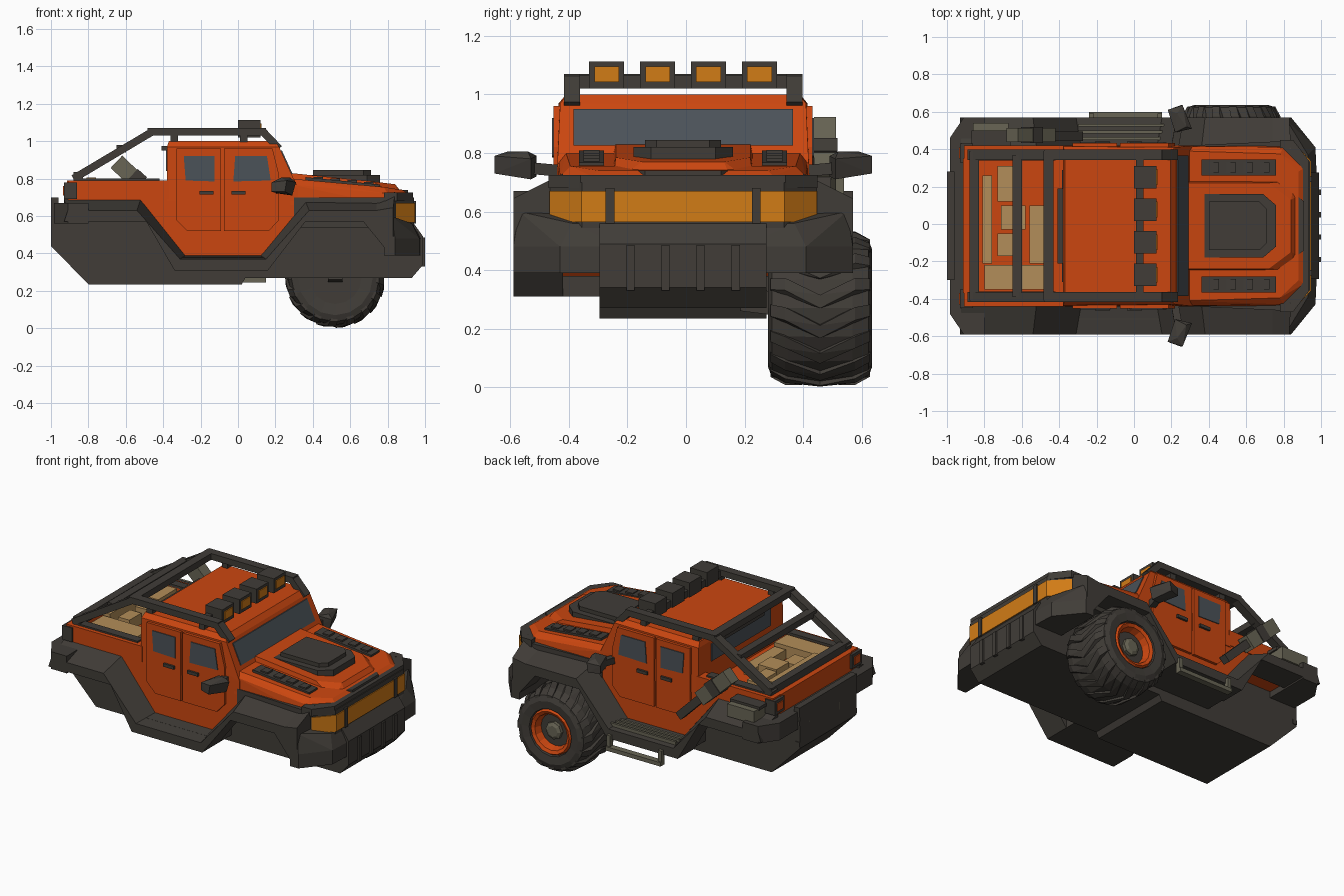
import bpy, bmesh, math
from mathutils import Vector

if "Cube" in bpy.data.objects:
    bpy.data.objects.remove(bpy.data.objects["Cube"])


def material(name, rgb):
    m = bpy.data.materials.new(name)
    m.diffuse_color = (*rgb, 1)
    m.use_nodes = True
    m.node_tree.nodes["Principled BSDF"].inputs["Base Color"].default_value = m.diffuse_color
    return m


ORANGE = material("orange paint", (0.6, 0.062, 0.005))
DARK = material("dark cladding", (0.052, 0.046, 0.039))
AMBER = material("amber lamp", (0.64, 0.2, 0.008))
GLASS = material("slate glass", (0.07, 0.085, 0.098))
TAN = material("tan cargo", (0.45, 0.27, 0.1))
OLIVE = material("olive metal", (0.14, 0.13, 0.09))


def finish(name, bm, mat):
    bmesh.ops.recalc_face_normals(bm, faces=bm.faces)
    me = bpy.data.meshes.new(name)
    bm.to_mesh(me)
    bm.free()
    me.materials.append(mat)
    ob = bpy.data.objects.new(name, me)
    bpy.context.collection.objects.link(ob)
    return ob


def loft(name, a, b, mat):
    """Solid between two matching loops of 3D points."""
    bm = bmesh.new()
    va, vb = [bm.verts.new(p) for p in a], [bm.verts.new(p) for p in b]
    n = len(a)
    bm.faces.new(va)
    bm.faces.new(vb)
    for i in range(n):
        bm.faces.new((va[i], va[(i + 1) % n], vb[(i + 1) % n], vb[i]))
    return finish(name, bm, mat)


def side(name, prof, y0, y1, mat, outer=None):
    """Extrude an xz profile along y."""
    return loft(name, [(x, y0, z) for x, z in prof], [(x, y1, z) for x, z in outer or prof], mat)


def plan(name, half, z0, z1, mat):
    """Extrude a y-symmetric xy plan along z; half is the +y side."""
    pts = half + [(x, -y) for x, y in reversed(half)]
    return loft(name, [(x, y, z0) for x, y in pts], [(x, y, z1) for x, y in pts], mat)


def hull(name, pts, mat, sym=False):
    bm = bmesh.new()
    for x, y, z in pts:
        bm.verts.new((x, y, z))
        if sym:
            bm.verts.new((x, -y, z))
    r = bmesh.ops.convex_hull(bm, input=bm.verts)
    bmesh.ops.dissolve_limit(bm, angle_limit=0.01, verts=bm.verts, edges=bm.edges)
    return finish(name, bm, mat)


def box(name, x0, x1, y0, y1, z0, z1, mat):
    return loft(name, [(x0, y0, z0), (x1, y0, z0), (x1, y1, z0), (x0, y1, z0)],
                [(x0, y0, z1), (x1, y0, z1), (x1, y1, z1), (x0, y1, z1)], mat)


def beam(name, p, q, w, h, mat, taper=1.0):
    """Square bar from p to q, w wide in y and h across."""
    p, q = Vector(p), Vector(q)
    d = (q - p).normalized()
    u = Vector((0, 1, 0)) if abs(d.y) < 0.9 else Vector((1, 0, 0))
    v = d.cross(u).normalized()
    ring = lambda c, k: [c + u * sx * w * k / 2 + v * sz * h * k / 2
                         for sx, sz in ((-1, -1), (1, -1), (1, 1), (-1, 1))]
    return loft(name, ring(p, 1), ring(q, taper), mat)


def lathe(name, prof, c, n, mat):
    """Revolve (radius, y) points about the y axis through c."""
    bm = bmesh.new()
    rings = [[bm.verts.new((c[0] + r * math.sin(2 * math.pi * i / n), c[1] + y,
                            c[2] - r * math.cos(2 * math.pi * i / n))) for i in range(n)] for r, y in prof]
    for a, b in zip(rings, rings[1:]):
        for i in range(n):
            bm.faces.new((a[i], a[(i + 1) % n], b[(i + 1) % n], b[i]))
    bm.faces.new(rings[0])
    bm.faces.new(rings[-1])
    return finish(name, bm, mat)


# chassis, floor and bumpers
side("chassis", [(-1, .66), (-1, .44), (-.8, .235), (.02, .235), (.04, .27), (.93, .27),
                 (.99, .34), (.99, .49), (.94, .56), (.94, .6)], -.285, .285, DARK)
box("floor_plate", -.33, .16, -.5, .5, .31, .38, DARK)
plan("rear_bumper", [(-.8, .58), (-.91, .58), (-.985, .47)], .56, .67, DARK)
hull("front_bumper", [(.78, .58, .39), (.84, .58, .39), (.97, .42, .39), (.98, .2, .39),
                      (.78, .58, .48), (.84, .58, .48), (.97, .42, .48), (.98, .2, .48),
                      (.78, .57, .6), (.82, .56, .6), (.93, .38, .56)], DARK, True)
for i in range(4):
    y = -.18 + .12 * i
    box("bumper_rib", .97, 1.0, y - .014, y + .014, .33, .485, DARK)
# rear grille with slats and guard bar
for z in (.465, .6):
    box("grille_rail", -1, -.97, -.29, .29, z - .015, z + .015, DARK)
for i in range(9):
    y = -.24 + .06 * i
    box("grille_slat", -1.0, -.985, y - .012, y + .012, .48, .585, OLIVE)
box("rear_guard_bar", -1, -.96, -.29, .29, .64, .7, DARK)

# cladding strips with wheel arches, on both sides
low = [(.80, .41), (.67, .57), (.36, .57), (.16, .31), (-.34, .31), (-.49, .57), (-.93, .57)]
inner = [(-.93, .69), (-.52, .69), (-.28, .39), (.12, .39), (.36, .68), (.74, .68), (.84, .73), (.84, .41)] + low
outer = [(-.91, .63), (-.54, .63), (-.31, .37), (.15, .37), (.38, .63), (.74, .63), (.83, .645), (.83, .41)] + low
for s in (-1, 1):
    side("side_cladding", inner, s * .41, s * .58, DARK, outer)

# nose and lamp band
nose = [(.3, .43), (.84, .455), (.94, .345)]
plan("nose", nose, .54, .70, DARK)
plan("nose_cap", [(.78, .46), (.85, .46), (.935, .35)], .68, .725, DARK)
plan("lamp_band", [(.846, .457), (.946, .347)], .565, .67, AMBER)
for s in (-1, 1):
    box("lamp_divider", .93, .952, s * .25 - .015, s * .25 + .015, .56, .68, DARK)

# orange body tub and bed walls
side("body_tub", [(-.91, .6), (-.91, .71), (.34, .71), (.34, .6), (.12, .375), (-.28, .375), (-.49, .6)],
     -.425, .425, ORANGE)
for s in (-1, 1):
    box("bed_wall", -.91, -.37, s * .355, s * .43, .69, .79, ORANGE)
    box("tail_lamp_frame", -.93, -.86, s * .34, s * .44, .69, .78, DARK)
    box("tail_lamp", -.936, -.9, s * .36, s * .42, .71, .76, ORANGE)
box("tailgate", -.915, -.85, -.36, .36, .66, .79, ORANGE)

# cab with glass
hull("cab", [(-.38, .43, .68), (.32, .43, .68), (.32, .43, .75), (-.38, .425, .97), (.22, .42, .97),
             (-.37, .4, 1.0), (.195, .395, 1.0)], ORANGE, True)
wx = lambda z: .32 - .1 * (z - .75) / .22
side("windscreen", [(wx(.825) - .02, .825), (wx(.825) + .006, .825), (wx(.95) + .006, .95), (wx(.95) - .02, .95)],
     -.375, .375, GLASS)
box("rear_window", -.386, -.37, -.3, .3, .84, .95, GLASS)
box("rear_window_ledge", -.41, -.37, -.2, .2, .95, .975, DARK)
doors = ([(-.33, .96), (-.33, .58), (-.27, .52), (-.09, .52), (-.09, .96)],
         [(-.075, .96), (-.075, .52), (.165, .52), (.22, .58), (.22, .82), (.185, .96)])
panes = ([(-.29, .92), (-.28, .79), (-.125, .785), (-.125, .92)],
         [(-.015, .92), (-.025, .785), (.175, .79), (.155, .92)])
for s in (-1, 1):
    for d, p, hx in zip(doors, panes, (-.17, .0)):
        side("door", d, s * .41, s * .442, ORANGE)
        side("door_window", p, s * .43, s * .447, GLASS)
        box("door_handle", hx - .035, hx + .04, s * .44, s * .455, .715, .735, DARK)
    # wing mirror
    beam("mirror_arm", (.22, s * .43, .74), (.24, s * .54, .75), .04, .04, DARK)
    hull("wing_mirror", [(.18, s * .62, .73), (.22, s * .5, .72), (.29, s * .52, .71), (.25, s * .645, .73),
                         (.18, s * .62, .78), (.22, s * .5, .79), (.31, s * .52, .78), (.26, s * .645, .79),
                         (.23, s * .6, .805), (.28, s * .53, .805)], DARK)

# bonnet, raised centre, scoop and louvres
hull("bonnet", [(.28, .43, .66), (.8, .43, .66), (.92, .32, .66), (.28, .425, .77), (.8, .42, .72),
                (.91, .31, .72), (.28, .4, .80), (.78, .385, .755), (.88, .29, .74)], ORANGE, True)
hull("bonnet_centre", [(.28, .26, .7), (.86, .24, .7), (.28, .23, .83), (.72, .23, .785), (.84, .14, .77),
                       (.88, .16, .72)], ORANGE, True)
plan("bonnet_scoop_base", [(.36, .17), (.69, .17), (.76, .11)], .77, .82, DARK)
plan("bonnet_scoop_top", [(.40, .13), (.67, .13), (.71, .09)], .8, .845, DARK)
plan("nose_badge_plate", [(.86, .17), (.91, .13)], .68, .74, DARK)
for s in (-1, 1):
    side("louvre_strip", [(.36, .76), (.36, .808), (.76, .768), (.76, .73)], s * .27, s * .355, DARK)
    for i in range(4):
        x = .405 + .09 * i
        z = .806 - .1 * (x - .36)
        box("louvre", x, x + .05, s * .285, s * .34, z - .02, z + .008, DARK)

# roof rack, crossbars and lamps
for s in (-1, 1):
    y = s * .38
    beam("rack_stay", (-.88, y, .80), (-.46, y, 1.05), .055, .04, DARK)
    beam("rack_rail", (-.48, y, 1.05), (.15, y, 1.05), .055, .04, DARK)
    beam("rack_front_leg", (.13, y, 1.055), (.22, y, .96), .055, .04, DARK)
    for x in (-.34, .03):
        box("rack_foot", x - .02, x + .02, y - .02, y + .02, .99, 1.04, DARK)
    box("bed_side_cap", -.88, -.42, s * .35, s * .405, .785, .8, DARK)
box("rack_rear_bar", -.88, -.83, -.4, .4, .785, .835, DARK)
box("rack_mid_bar", -.65, -.6, -.38, .38, .94, .98, DARK)
box("rack_cab_bar", -.485, -.43, -.4, .4, 1.03, 1.07, DARK)
box("light_bar", .01, .05, -.4, .4, 1.02, 1.065, DARK)
for i in range(4):
    y = -.261 + .174 * i
    box("roof_lamp", .0, .12, y - .06, y + .06, 1.02, 1.113, DARK)
    box("roof_lamp_lens", .1, .126, y - .042, y + .042, 1.043, 1.095, AMBER)

# cargo in the bed
for x0, x1, y0, y1, h in ((-.81, -.76, -.2, .27, .805), (-.73, -.65, .13, .32, .8), (-.8, -.47, -.34, -.21, .79),
                          (-.73, -.65, -.16, -.04, .78), (-.71, -.58, -.02, .11, .8), (-.56, -.48, -.2, .11, .77)):
    box("cargo_crate", x0, x1, y0, y1, .7, h, TAN)

# left-hand equipment: exhaust stack, box, step
beam("exhaust_lower", (-.29, .48, .54), (-.48, .48, .73), .05, .05, DARK)
beam("exhaust_upper", (-.45, .485, .70), (-.65, .485, .89), .075, .09, OLIVE)
beam("exhaust_collar", (-.52, .485, .77), (-.57, .485, .815), .085, .1, DARK)
box("side_box", -.86, -.67, .43, .55, .66, .74, OLIVE)
box("side_box_lid", -.87, -.66, .43, .51, .735, .755, DARK)
for i in range(3):
    box("sill_ridge", -.3, .16, .46 + .035 * i, .475 + .035 * i, .37, .395, OLIVE)
box("step_bar", -.24, .15, .57, .61, .245, .27, OLIVE)
for x in (-.24, .125):
    box("step_hanger", x, x + .025, .57, .6, .26, .34, OLIVE)

# the single wheel
C = (.52, .468, .27)
lathe("tyre", [(.14, -.17), (.2, -.178), (.235, -.165), (.252, -.11), (.258, 0), (.252, .11), (.235, .165),
               (.2, .178), (.15, .172), (.14, .12)], C, 16, DARK)
for i in range(16):
    for s in (-1, 1):
        pts = []
        for a, y, r in ((0, 0, .268), (.6, s * .12, .262), (.7, s * .17, .235)):
            for da in (0, .17):
                t = (i + a) * math.pi / 8 + da
                for rr in (r, r - .03):
                    pts.append((C[0] + rr * math.sin(t), C[1] + y, C[2] - rr * math.cos(t)))
        hull("tread_lug", pts, DARK)
lathe("rim", [(.14, -.15), (.145, .16), (.135, .175), (.115, .165), (.1, .115), (.06, .11)], C, 16, ORANGE)
lathe("hub", [(.055, .08), (.055, .14), (.035, .15)], C, 8, OLIVE)
beam("axle", (.52, .2, .3), (.52, .36, .28), .08, .08, DARK)

# body sits slightly off centre so the overall bounds are centred
for ob in bpy.context.collection.objects:
    ob.location.y = -.01
